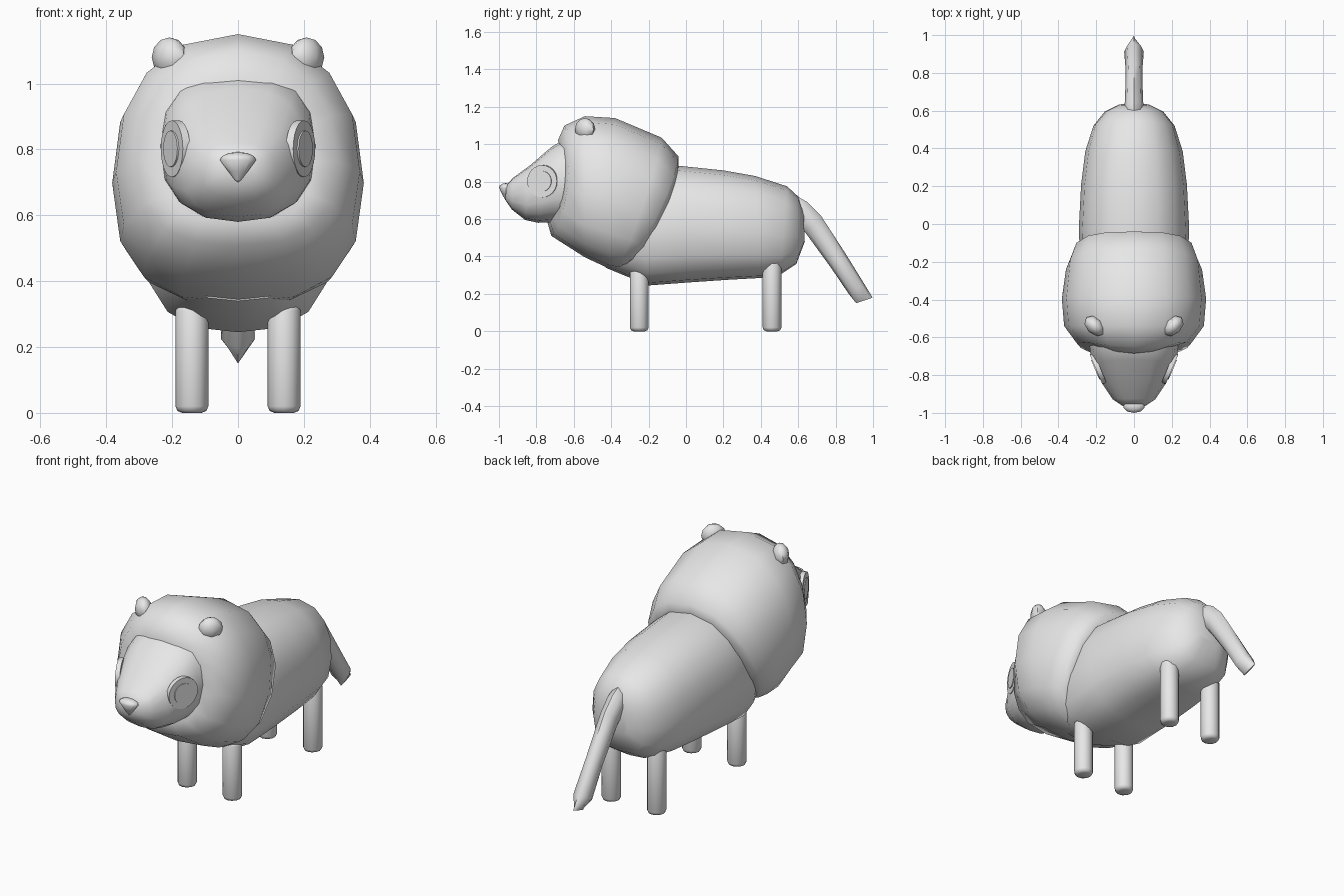
import bpy
import bmesh
from math import sin, cos, tau, pi, radians
from mathutils import Matrix, Vector

default_cube = bpy.data.objects.get("Cube")
if default_cube:
    bpy.data.objects.remove(default_cube, do_unlink=True)

# Single plain colour for the whole animal
GREY = (0.8, 0.8, 0.8, 1)
grey = bpy.data.materials.new("plain_grey")
grey.use_nodes = True
grey.diffuse_color = GREY
grey.node_tree.nodes["Principled BSDF"].inputs["Base Color"].default_value = GREY


def finish(name, bm, sharp=50):
    """Turn a bmesh into a named, smooth-shaded object."""
    bmesh.ops.recalc_face_normals(bm, faces=bm.faces)
    mesh = bpy.data.meshes.new(name)
    bm.to_mesh(mesh)
    bm.free()
    mesh.materials.append(grey)
    obj = bpy.data.objects.new(name, mesh)
    bpy.context.collection.objects.link(obj)
    bpy.ops.object.select_all(action='DESELECT')
    obj.select_set(True)
    bpy.context.view_layer.objects.active = obj
    bpy.ops.object.shade_smooth_by_angle(angle=radians(sharp))


def soft_power(value, exponent):
    return abs(value) ** exponent * (1 if value >= 0 else -1)


def loft(name, rings, sides=16, power=2.3, drop=0):
    """Skin tilted ovals: top (y, z), bottom (y, z), half width, backward bend of the flanks.
    Drop lowers the widest point of every oval."""
    bm = bmesh.new()
    loops = []
    for top_y, top_z, low_y, low_z, width, bend in rings:
        loop = []
        for i in range(sides):
            angle = tau * i / sides
            across = soft_power(sin(angle), 2 / power)
            up = soft_power(cos(angle), 2 / power)
            y = (top_y + low_y) / 2 + (top_y - low_y) / 2 * up + bend * across ** 2
            z = (top_z + low_z) / 2 + (top_z - low_z) / 2 * up - drop * across ** 2
            loop.append(bm.verts.new((width * across, y, z)))
        loops.append(loop)
    for a, b in zip(loops, loops[1:]):
        for i in range(sides):
            j = (i + 1) % sides
            bm.faces.new((a[i], a[j], b[j], b[i]))
    bm.faces.new(loops[0])
    bm.faces.new(loops[-1])
    finish(name, bm)


# Torso, from inside the mane to the rump
loft("body", [
    (-.44, .82, -.43, .34, .2, 0),
    (-.25, .87, -.2, .245, .285, 0),
    (-.04, .885, 0, .26, .292, 0),
    (.2, .86, .22, .275, .28, 0),
    (.37, .83, .4, .285, .258, 0),
    (.54, .775, .5, .3, .215, 0),
    (.6, .72, .59, .36, .155, 0),
    (.63, .64, .635, .48, .08, 0),
], power=2.4, drop=.03)

# Mane, with its rear rim slanting down to the chest
loft("mane", [
    (-.685, 1.02, -.74, .58, .225, .06),
    (-.65, 1.1, -.72, .51, .3, .05),
    (-.54, 1.15, -.54, .395, .37, 0),
    (-.38, 1.14, -.41, .335, .382, 0),
    (-.13, 1.035, -.37, .33, .36, .01),
    (-.04, .935, -.35, .33, .325, .03),
    (-.04, .87, -.33, .345, .288, .03),
], power=2.4, drop=.04)

# Face, tapering to the muzzle
loft("head", [
    (-.56, 1.04, -.66, .59, .24, 0),
    (-.645, 1.03, -.73, .583, .23, 0),
    (-.72, .985, -.79, .58, .208, 0),
    (-.83, .89, -.86, .595, .168, 0),
    (-.925, .82, -.93, .65, .113, 0),
    (-.962, .78, -.965, .7, .06, 0),
], power=2.5)

# Tail, ending in an upright wedge
loft("tail", [
    (.53, .72, .57, .57, .03, 0),
    (.58, .73, .59, .57, .045, 0),
    (.65, .69, .595, .565, .05, 0),
    (.72, .62, .64, .525, .047, 0),
    (.85, .42, .775, .34, .044, 0),
    (.955, .25, .87, .2, .052, 0),
    (.998, .18, .91, .15, .004, 0),
], sides=8, power=2)

# Nose: a low-poly ball narrowed towards its bottom
bm = bmesh.new()
bmesh.ops.create_uvsphere(bm, u_segments=10, v_segments=6, radius=1)
for v in bm.verts:
    narrow = 1 if v.co.z > 0 else 1 + .75 * v.co.z
    v.co = Vector((v.co.x * .058 * narrow, v.co.y * .037 * narrow - .963,
                   .768 + v.co.z * (.024 if v.co.z > 0 else .07)))
finish("nose", bm, 60)


def leg(name, x, y, radius, height):
    """Post standing on the ground with rounded-off ends."""
    bm = bmesh.new()
    bmesh.ops.create_cone(bm, cap_ends=True, segments=12, radius1=radius, radius2=radius,
                          depth=height, matrix=Matrix.Translation((x, y, height / 2)))
    rims = [e for e in bm.edges if abs(e.verts[0].co.z - e.verts[1].co.z) < .001]
    bmesh.ops.bevel(bm, geom=rims, offset=.02, segments=2, profile=.5, affect='EDGES')
    finish(name, bm, 60)


for side, label in ((1, "left"), (-1, "right")):
    # Legs
    for y, place, height in ((-.25, "front", .33), (.46, "back", .38)):
        leg(f"{place}_{label}_leg", side * .14, y, .05, height)

    # Ear, a flattened lump turned outwards
    bm = bmesh.new()
    pose = (Matrix.Translation((side * .208, -.54, 1.08))
            @ Matrix.Rotation(side * pi / 4, 4, 'Z')
            @ Matrix.Diagonal((.064, .044, .06, 1)))
    bmesh.ops.create_uvsphere(bm, u_segments=8, v_segments=6, radius=1, matrix=pose)
    finish(f"{label}_ear", bm, 60)

    # Eye disc and its thin pupil plate
    facing = Vector((side * .92, -.39, 0)).normalized()
    turn = facing.to_track_quat('Z', 'Y').to_matrix().to_4x4()
    for part, radius, depth, offset in (("eye", .086, .024, 0), ("pupil", .055, .006, .014)):
        bm = bmesh.new()
        centre = Vector((side * .19, -.765, .802)) + facing * offset
        bmesh.ops.create_cone(bm, cap_ends=True, segments=24, radius1=radius, radius2=radius,
                              depth=depth, matrix=Matrix.Translation(centre) @ turn)
        finish(f"{label}_{part}", bm, 40)
